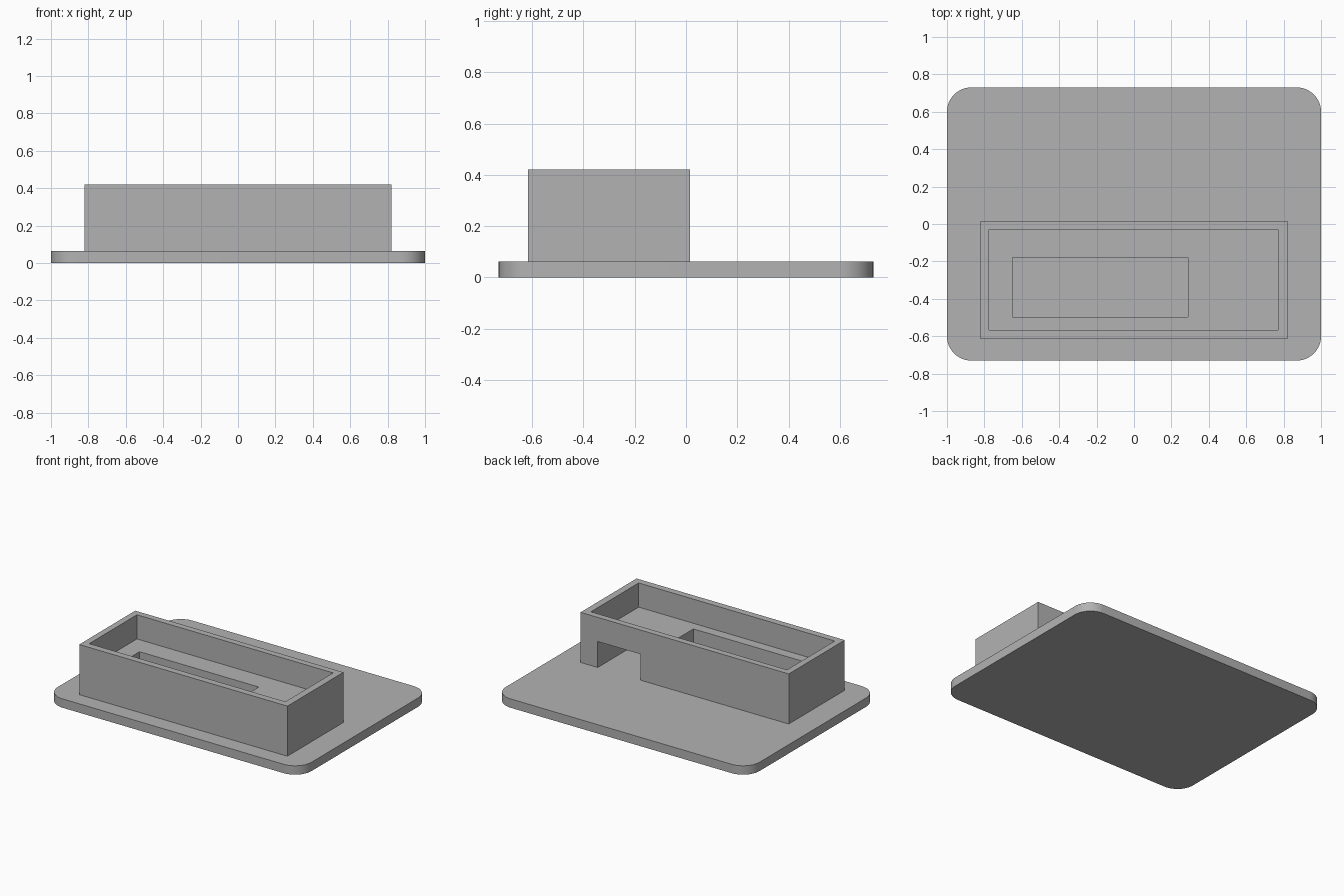
import bpy
import bmesh
from mathutils import Vector

if "Cube" in bpy.data.objects:
    bpy.data.objects.remove(bpy.data.objects["Cube"], do_unlink=True)

BASE_TOP = 0.063
SHELF = 0.248
TOP = 0.42

grey = bpy.data.materials.new("plain_grey")
grey.use_nodes = True
colour = (0.45, 0.45, 0.45, 1)
grey.diffuse_color = colour
grey.node_tree.nodes["Principled BSDF"].inputs["Base Color"].default_value = colour


def box(name, low, high):
    """Axis-aligned block between two corners."""
    low, high = Vector(low), Vector(high)
    bm = bmesh.new()
    bmesh.ops.create_cube(bm, size=1)
    for v in bm.verts:
        v.co = (low + high) / 2 + v.co * (high - low)
    mesh = bpy.data.meshes.new(name)
    bm.to_mesh(mesh)
    bm.free()
    mesh.materials.append(grey)
    obj = bpy.data.objects.new(name, mesh)
    bpy.context.collection.objects.link(obj)
    return obj


def activate(obj):
    bpy.ops.object.select_all(action="DESELECT")
    obj.select_set(True)
    bpy.context.view_layer.objects.active = obj


def cut(obj, low, high):
    """Remove a block-shaped volume from the object."""
    cutter = box("cutter", low, high)
    cutter.hide_render = True
    mod = obj.modifiers.new("cut", "BOOLEAN")
    mod.operation = "DIFFERENCE"
    mod.solver = "EXACT"
    mod.object = cutter
    activate(obj)
    bpy.ops.object.modifier_apply(modifier=mod.name)
    bpy.data.objects.remove(cutter, do_unlink=True)


# Base plate with rounded upright corners
plate = box("base_plate", (-1, -0.73, 0), (1, 0.73, BASE_TOP))
bm = bmesh.new()
bm.from_mesh(plate.data)
upright = [e for e in bm.edges if abs(e.verts[0].co.z - e.verts[1].co.z) > 0.01]
bmesh.ops.bevel(bm, geom=upright, offset=0.13, segments=12, profile=0.5, affect="EDGES")
bm.to_mesh(plate.data)
bm.free()
activate(plate)
bpy.ops.object.shade_smooth_by_angle(angle=0.5)

# Housing: open tray above a shelf, a slot in the shelf, and a rear doorway
housing = box("housing", (-0.82, -0.615, BASE_TOP), (0.82, 0.015, TOP))
cut(housing, (-0.775, -0.567, SHELF), (0.77, -0.03, 0.6))
cut(housing, (-0.65, -0.497, 0), (0.29, -0.18, 0.3))
cut(housing, (0.347, -0.517, 0), (0.685, 0.1, SHELF))
